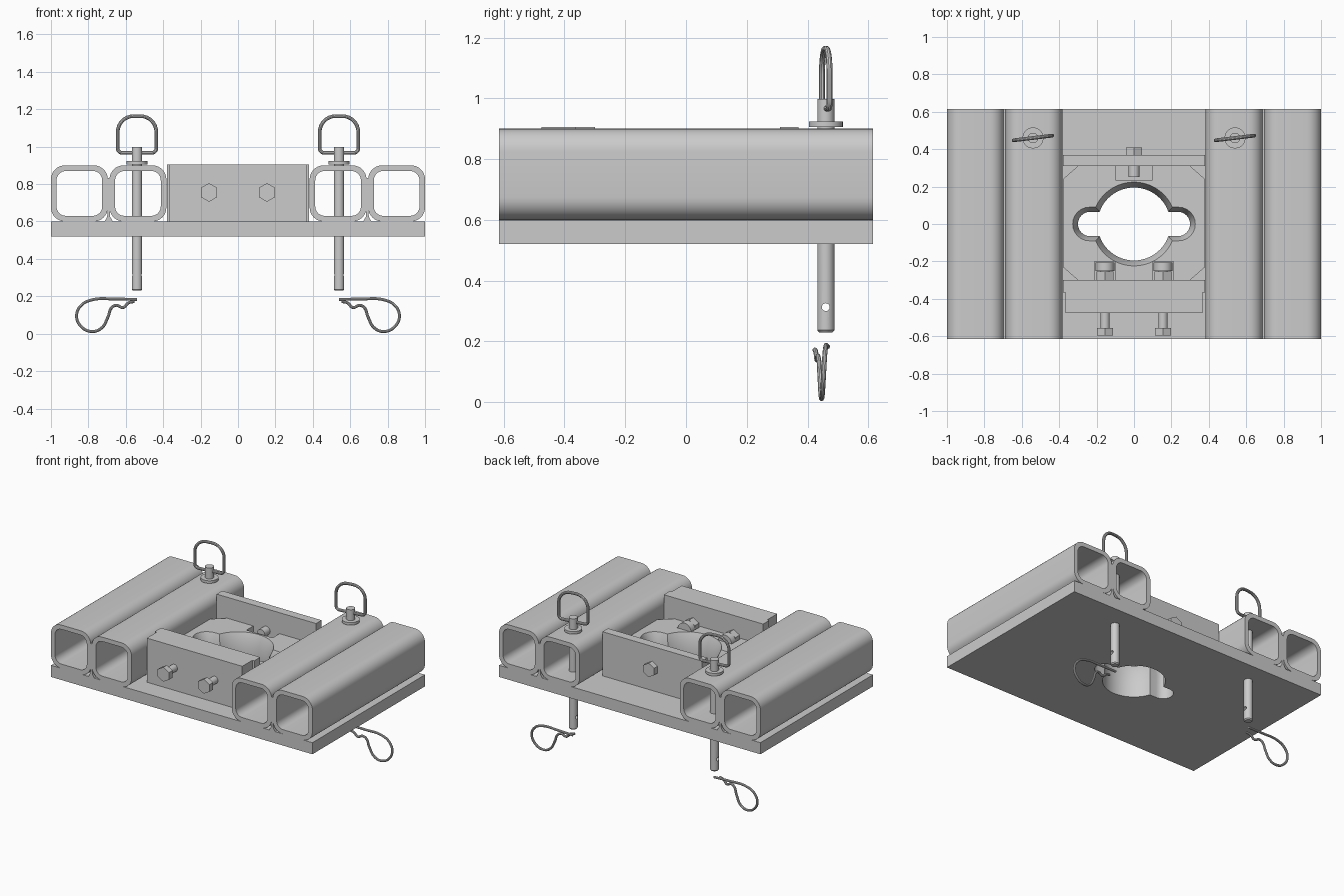
import bpy, bmesh, math
from mathutils import Vector

if "Cube" in bpy.data.objects:
    bpy.data.objects.remove(bpy.data.objects["Cube"])


def obj_from(name, data):
    o = bpy.data.objects.new(name, data)
    bpy.context.collection.objects.link(o)
    return o


def loft(name, rings, closed=False):
    """Skin a list of equal-length point rings; cap the ends unless closed."""
    bm = bmesh.new()
    vs = [[bm.verts.new(p) for p in r] for r in rings]
    n = len(vs[0])
    pairs = list(zip(vs, vs[1:])) + ([(vs[-1], vs[0])] if closed else [])
    for a, b in pairs:
        for i in range(n):
            j = (i + 1) % n
            bm.faces.new((a[i], a[j], b[j], b[i]))
    if not closed:
        bm.faces.new(vs[0])
        bm.faces.new(vs[-1])
    bmesh.ops.recalc_face_normals(bm, faces=bm.faces[:])
    me = bpy.data.meshes.new(name)
    bm.to_mesh(me)
    bm.free()
    return obj_from(name, me)


def in_xz(pts, y):
    return [(p[0], y, p[1]) for p in pts]


def in_xy(pts, z):
    return [(p[0], p[1], z) for p in pts]


def box(name, x0, x1, y0, y1, z0, z1):
    r = [(x0, y0), (x1, y0), (x1, y1), (x0, y1)]
    return loft(name, [in_xy(r, z0), in_xy(r, z1)])


def arc(cx, cy, r, a0, a1, n):
    return [(cx + r * math.cos(a0 + (a1 - a0) * i / n),
             cy + r * math.sin(a0 + (a1 - a0) * i / n)) for i in range(n + 1)]


def rounded(cx, cy, hw, hh, r_top, r_bot, n=8):
    pts = []
    for k, (sx, sy) in enumerate(((1, 1), (-1, 1), (-1, -1), (1, -1))):
        r = r_top if sy > 0 else r_bot
        a = k * math.pi / 2
        pts += arc(cx + sx * (hw - r), cy + sy * (hh - r), r, a, a + math.pi / 2, n)
    return pts


def keyhole(r, w, sx):
    a = math.asin(w / r)
    h = math.pi / 2
    return (arc(0, 0, r, a, math.pi - a, 24) + arc(w - sx, 0, w, h, 3 * h, 12)
            + arc(0, 0, r, math.pi + a, 2 * math.pi - a, 24) + arc(sx - w, 0, w, -h, h, 12))


def rod_y(name, x, z, r, y0, y1, n):
    c = arc(x, z, r, math.pi / 2, math.pi * 2.5, n)[:-1]
    return loft(name, [in_xz(c, y0), in_xz(c, y1)])


def bake(o):
    dg = bpy.context.evaluated_depsgraph_get()
    return bpy.data.meshes.new_from_object(o.evaluated_get(dg))


def cut(o, cutters):
    for c in cutters:
        m = o.modifiers.new("cut", 'BOOLEAN')
        m.operation, m.solver, m.object = 'DIFFERENCE', 'EXACT', c
        me = bake(o)
        o.modifiers.clear()
        o.data = me
        bpy.data.objects.remove(c)


def wire(name, pts, r, cyclic=False, smooth=False):
    cu = bpy.data.curves.new(name, 'CURVE')
    cu.dimensions = '3D'
    cu.bevel_depth, cu.bevel_resolution, cu.use_fill_caps = r, 3, True
    sp = cu.splines.new('BEZIER' if smooth else 'POLY')
    if smooth:
        sp.bezier_points.add(len(pts) - 1)
        for b, p in zip(sp.bezier_points, pts):
            b.co = p
            b.handle_left_type = b.handle_right_type = 'AUTO'
        sp.resolution_u = 8
    else:
        sp.points.add(len(pts) - 1)
        for b, p in zip(sp.points, pts):
            b.co = (*p, 1)
    sp.use_cyclic_u = cyclic
    tmp = obj_from(name + "_path", cu)
    me = bake(tmp)
    bpy.data.objects.remove(tmp)
    return obj_from(name, me)


L = 0.615
small, large = keyhole(0.195, 0.065, 0.30), keyhole(0.224, 0.09, 0.328)

# base plate with keyed opening
base = box("base_plate", -1, 1, -L, L, 0.52, 0.60)
cut(base, [loft("hole", [in_xy(small, 0.4), in_xy(small, 0.7)])])

# square tubes and the weld between each pair
for s, side in ((-1, "left"), (1, "right")):
    for cx, kind in ((0.848, "outer"), (0.535, "inner")):
        o = rounded(s * cx, 0.75, 0.152, 0.15, 0.075, 0.075)
        i = rounded(s * cx, 0.75, 0.122, 0.12, 0.05, 0.05)
        loft(f"{side}_{kind}_tube", [in_xz(o, -L), in_xz(o, L), in_xz(i, L), in_xz(i, -L)], True)
    half = [(0.022, 0.60), (0.008, 0.625), (0.006, 0.66), (0.006, 0.81), (0.014, 0.832)]
    prof = [(s * 0.6915 + a, b) for a, b in half] + [(s * 0.6915 - a, b) for a, b in half[::-1]]
    loft(f"{side}_tube_weld", [in_xz(prof, -L), in_xz(prof, L)])

# centre block: chamfered corners, funnelled opening, pockets for the bolt ends
octo = [(-0.30, -0.30), (0.30, -0.30), (0.38, -0.23), (0.38, 0.24),
        (0.30, 0.31), (-0.30, 0.31), (-0.38, 0.24), (-0.38, -0.23)]
block = loft("centre_block", [in_xy(octo, 0.60), in_xy(octo, 0.76)])
cut(block, [loft("funnel", [in_xy(small, 0.5), in_xy(small, 0.69),
                            in_xy(large, 0.76), in_xy(large, 0.85)]),
            box("p1", -0.1, 0.1, 0.235, 0.35, 0.66, 0.9),
            box("p2", -0.21, -0.10, -0.35, -0.20, 0.67, 0.9),
            box("p3", 0.10, 0.21, -0.35, -0.20, 0.67, 0.9)])

# end plates
box("back_plate", -0.38, 0.38, 0.31, 0.37, 0.60, 0.905)
step = [(-0.365, -0.475), (0.365, -0.475), (0.365, -0.365), (0.38, -0.365),
        (0.38, -0.30), (-0.38, -0.30), (-0.38, -0.365), (-0.365, -0.365)]
loft("front_bar", [in_xy(step, 0.60), in_xy(step, 0.905)])

# clamp bolts
for x, side in ((-0.155, "left"), (0.155, "right")):
    rod_y(f"{side}_bolt_head", x, 0.755, 0.05, -0.595, -0.555, 6)
    rod_y(f"{side}_bolt_shank", x, 0.755, 0.025, -0.56, -0.24, 20)
    rod_y(f"{side}_bolt_nut", x, 0.755, 0.052, -0.30, -0.255, 6)
    rod_y(f"{side}_bolt_pad", x, 0.755, 0.05, -0.25, -0.205, 24)
rod_y("back_bolt_head", 0, 0.755, 0.048, 0.37, 0.408, 6)
rod_y("back_bolt_shank", 0, 0.755, 0.03, 0.25, 0.38, 20)

# lock pins, pull rings and spring clips
clip = [(0.54, 0.183), (0.65, 0.185), (0.78, 0.181), (0.84, 0.15), (0.863, 0.095),
        (0.84, 0.04), (0.785, 0.012), (0.73, 0.03), (0.695, 0.09), (0.675, 0.14),
        (0.65, 0.152), (0.615, 0.14), (0.585, 0.165), (0.555, 0.172)]
for s, side in ((-1, "left"), (1, "right")):
    px, py = s * 0.54, 0.46
    lathe = [(0.022, 0.23), (0.028, 0.237), (0.028, 0.905), (0.056, 0.905),
             (0.056, 0.923), (0.028, 0.923), (0.028, 0.998)]
    pin = loft(f"{side}_lock_pin",
               [in_xy(arc(px, py, r, 0, 2 * math.pi, 28)[:-1], z) for r, z in lathe])
    ring = arc(py, 0.313, 0.013, 0, 2 * math.pi, 16)[:-1]
    cut(pin, [loft("pin_hole", [[(px - 0.1, *p) for p in ring], [(px + 0.1, *p) for p in ring]])])
    loop = rounded(0, 1.065, 0.104, 0.098, 0.085, 0.025)
    c, t = math.cos(0.12), math.sin(0.12)
    wire(f"{side}_pull_ring", [(px + u * c, py + u * t, z) for u, z in loop], 0.01, cyclic=True)
    n = len(clip) - 1
    wire(f"{side}_spring_clip",
         [(s * x, 0.466 - 0.042 * k / n, z) for k, (x, z) in enumerate(clip)], 0.008, smooth=True)

# smooth rounded surfaces, keep edges crisp
for o in bpy.context.scene.objects:
    o.select_set(True)
    bpy.context.view_layer.objects.active = o
bpy.ops.object.shade_smooth_by_angle(angle=math.radians(30))
